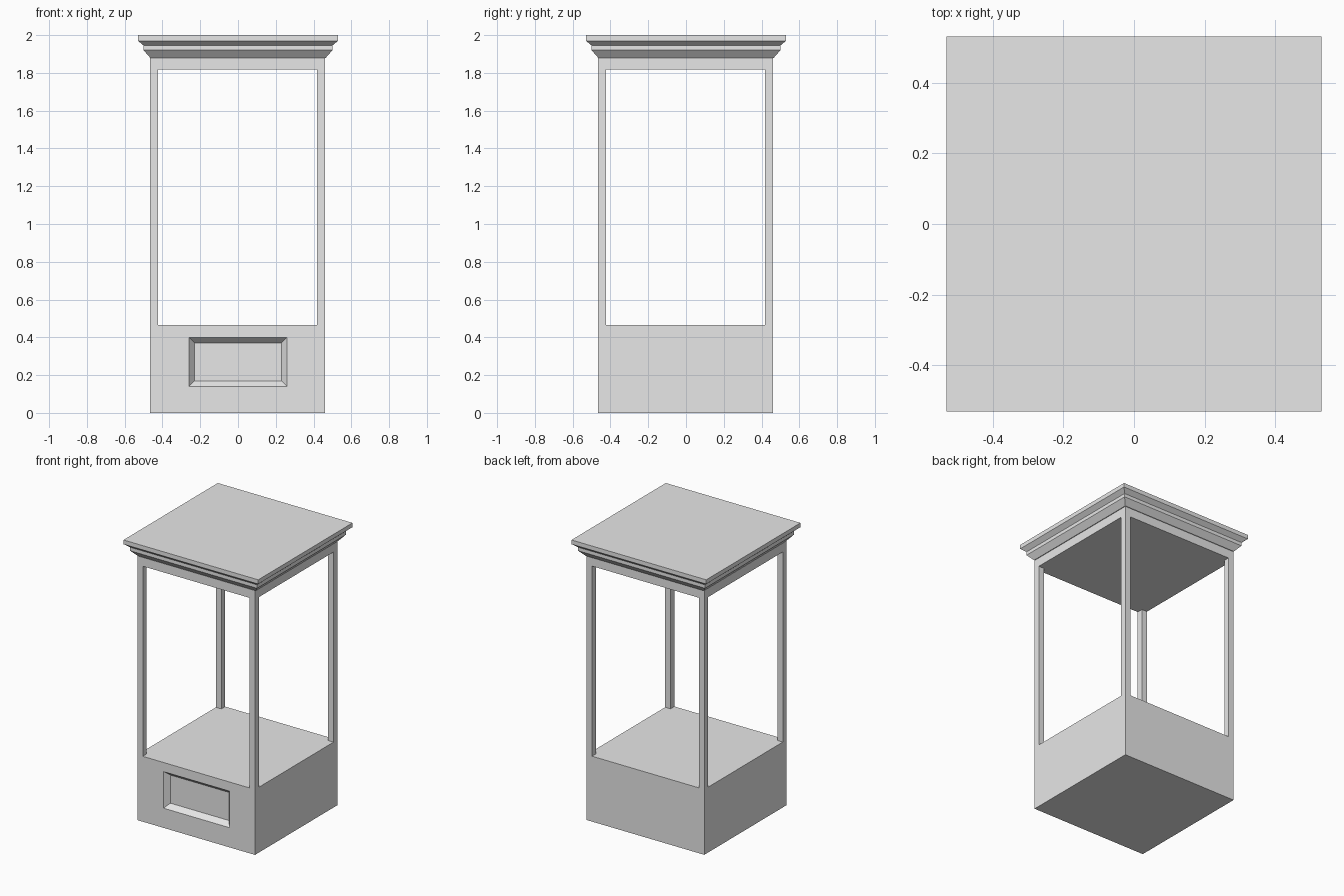
import bpy
import bmesh

default = bpy.data.objects.get("Cube")
if default:
    bpy.data.objects.remove(default, do_unlink=True)

# Single plain grey finish
grey = bpy.data.materials.new("plain_grey")
grey.use_nodes = True
colour = (0.8, 0.8, 0.8, 1)
grey.diffuse_color = colour
grey.node_tree.nodes["Principled BSDF"].inputs["Base Color"].default_value = colour


def loft(name, rings):
    """Closed solid through a list of four-cornered rings."""
    bm = bmesh.new()
    loops = [[bm.verts.new(p) for p in ring] for ring in rings]
    bm.faces.new(loops[0])
    bm.faces.new(loops[-1])
    for a, b in zip(loops, loops[1:]):
        for i in range(4):
            j = (i + 1) % 4
            bm.faces.new((a[i], a[j], b[j], b[i]))
    bmesh.ops.recalc_face_normals(bm, faces=bm.faces)
    mesh = bpy.data.meshes.new(name)
    bm.to_mesh(mesh)
    bm.free()
    mesh.materials.append(grey)
    obj = bpy.data.objects.new(name, mesh)
    bpy.context.collection.objects.link(obj)
    return obj


def level(hx, hy, z):
    """Horizontal rectangle at height z."""
    return [(x * hx + SHIFT, y * hy + SHIFT, z)
            for x, y in ((-1, -1), (1, -1), (1, 1), (-1, 1))]


def upright(hx, y, z0, z1):
    """Rectangle facing the front at depth y."""
    return [(-hx, y, z0), (hx, y, z0), (hx, y, z1), (-hx, y, z1)]


def cut(target, cutter):
    """Subtract a solid and discard it."""
    mod = target.modifiers.new("cut", 'BOOLEAN')
    mod.operation = 'DIFFERENCE'
    mod.solver = 'EXACT'
    mod.object = cutter
    bpy.context.view_layer.objects.active = target
    bpy.ops.object.modifier_apply(modifier=mod.name)
    bpy.data.objects.remove(cutter, do_unlink=True)


SHIFT = -0.003          # body sits a hair off centre
HALF = 0.463            # half width of the body
OPEN = 0.42             # half width of the openings
SILL, LINTEL, NECK = 0.465, 1.817, 1.88

# Cabinet body: solid plinth, four corner posts and a head beam
body = loft("cabinet_body", [level(HALF, HALF, 0), level(HALF, HALF, NECK)])
for hx, hy in ((OPEN, 1), (1, OPEN)):
    cut(body, loft("opening_cutter", [level(hx, hy, SILL), level(hx, hy, LINTEL)]))

# Bevelled recessed panel on the front of the plinth
front = SHIFT - HALF
bevel = 0.03
slope = 0.035
cut(body, loft("panel_cutter", [
    upright(0.26 + bevel, front - slope, 0.14 - bevel, 0.4 + bevel),
    upright(0.26 - bevel, front + slope, 0.14 + bevel, 0.4 - bevel)]))

# Stepped cornice with flat roof
SHIFT = 0
cornice = loft("cornice", [level(h, h, z) for h, z in (
    (0.465, NECK), (0.5, 1.92), (0.5, 1.945), (0.53, 1.97), (0.53, 2))])
